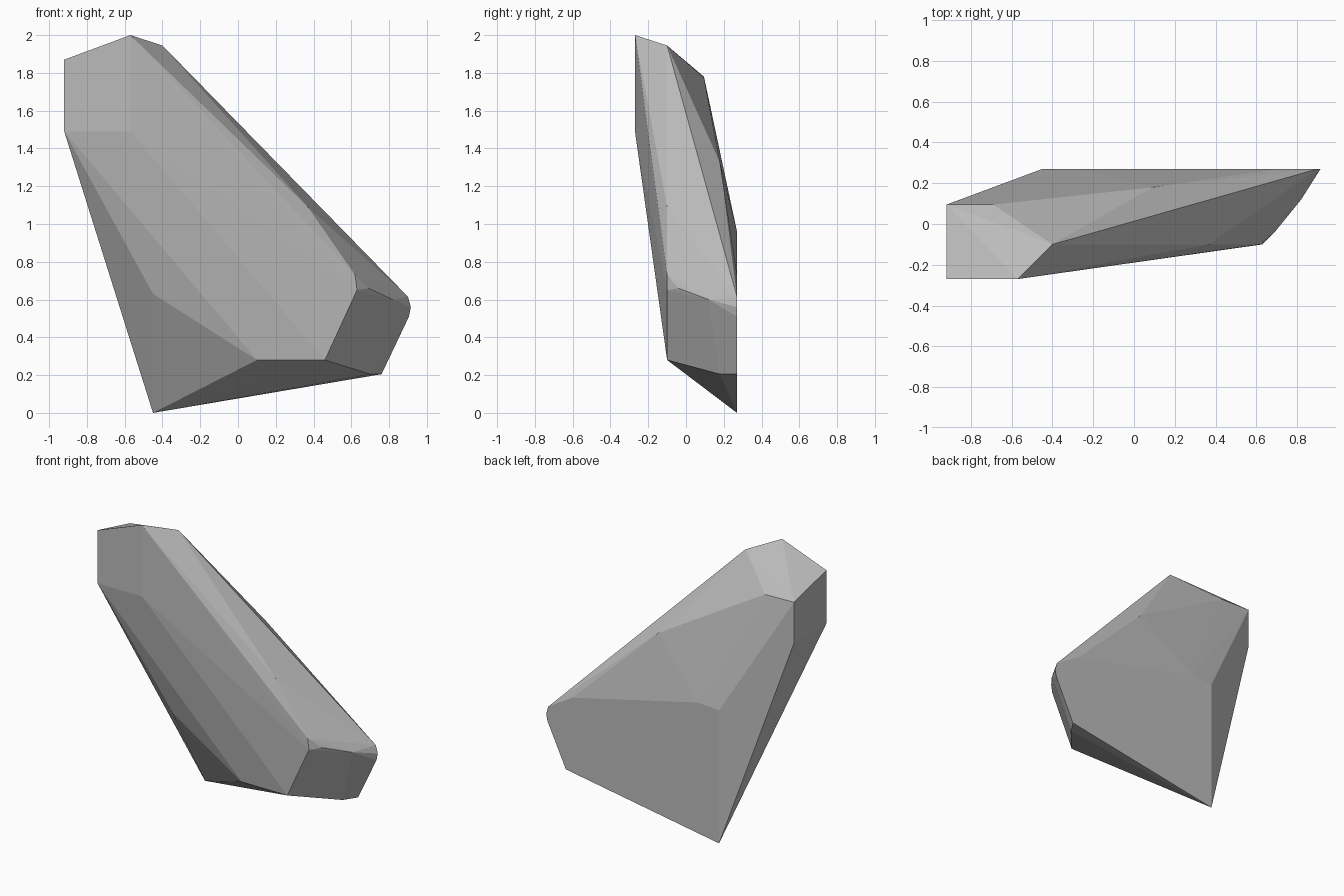
import bpy, bmesh

if "Cube" in bpy.data.objects:
    bpy.data.objects.remove(bpy.data.objects["Cube"])

# Corner points of the faceted stone, grouped by region
top_block = [(-.92, -.27, 1.87), (-.57, -.27, 2.0), (-.92, -.27, 1.49), (-.57, -.27, 1.49),
             (-.40, -.10, 1.945), (-.92, .095, 1.78), (-.92, .095, 1.49), (-.69, .095, 1.775)]
front_rim = [(.10, -.10, .28), (.46, -.10, .28), (.63, -.10, .65), (.62, -.10, .73),
             (.37, -.10, 1.09), (-.45, -.10, .63)]
back_rim = [(-.45, .27, 0), (-.45, .27, .95), (-.28, .27, .96), (.71, .27, .73),
            (.90, .27, .615), (.915, .27, .56), (.905, .27, .51), (.76, .27, .205)]
side_chips = [(.09, .18, 1.325), (.70, .18, .205), (.82, .12, .60), (.69, -.04, .66)]

# Wrap the corners in a convex shell and merge coplanar facets
bm = bmesh.new()
for p in top_block + front_rim + back_rim + side_chips:
    bm.verts.new(p)
res = bmesh.ops.convex_hull(bm, input=bm.verts[:])
loose = [v for v in bm.verts if not v.link_faces]
bmesh.ops.delete(bm, geom=loose, context='VERTS')
bmesh.ops.dissolve_limit(bm, angle_limit=.01, verts=bm.verts[:], edges=bm.edges[:])
bmesh.ops.recalc_face_normals(bm, faces=bm.faces[:])

mesh = bpy.data.meshes.new("rock_shard")
bm.to_mesh(mesh)
bm.free()

# Plain grey stone, flat shaded
stone = bpy.data.materials.new("stone_grey")
stone.diffuse_color = (.5, .5, .5, 1)
stone.use_nodes = True
stone.node_tree.nodes["Principled BSDF"].inputs["Base Color"].default_value = stone.diffuse_color
mesh.materials.append(stone)
rock = bpy.data.objects.new("rock_shard", mesh)
bpy.context.collection.objects.link(rock)
